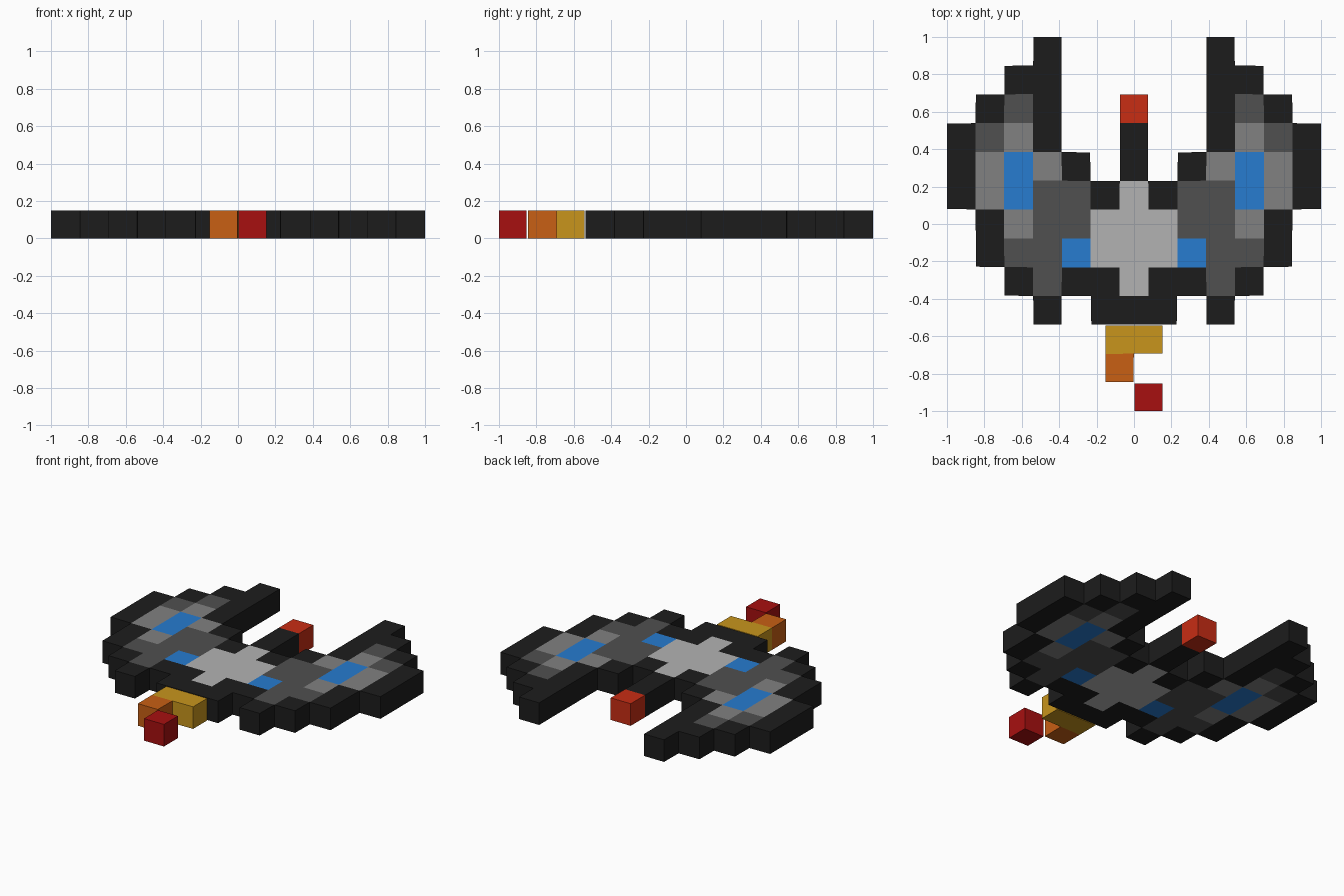
import bpy, bmesh

if "Cube" in bpy.data.objects:
    bpy.data.objects.remove(bpy.data.objects["Cube"])

PITCH, SIZE = 0.1543, 0.148      # block spacing and block edge length

# Right half of the hull seen from above; first letter is the centre column.
# k black, d dark grey, m mid grey, l light grey, b blue, r red
HULL = ["...k...",
        "...kk..",
        "r..kdk.",
        "k..kmdk",
        "k.kmbmk",
        "lkddbmk",
        "llddmk.",
        "llbddk.",
        "lkkdk..",
        "kk.k..."]

PARTS = {"k": ("black_rim", (0.012, 0.012, 0.012)),
         "d": ("dark_wing_panels", (0.08, 0.08, 0.08)),
         "m": ("mid_wing_panels", (0.22, 0.22, 0.22)),
         "l": ("light_centre_panel", (0.45, 0.45, 0.45)),
         "b": ("blue_windows", (0.02, 0.2, 0.63)),
         "r": ("red_nose_tip", (0.58, 0.026, 0.007)),
         "y": ("yellow_flame", (0.58, 0.3, 0.012)),
         "o": ("orange_flame", (0.58, 0.115, 0.007)),
         "e": ("red_spark", (0.39, 0.005, 0.005))}


def build_group(cells):
    """Build welded blocks from {(column, row): letter}, one object per colour."""
    # Shared corners sit at the average of the touching block corners
    corners = {}
    for (i, j) in cells:
        for dx in (-0.5, 0.5):
            for dy in (-0.5, 0.5):
                corners.setdefault((i + dx, j + dy), []).append(
                    (i * PITCH + dx * SIZE, j * PITCH + dy * SIZE))
    welded = {k: (sum(p[0] for p in v) / len(v), sum(p[1] for p in v) / len(v))
              for k, v in corners.items()}

    for letter in sorted(set(cells.values())):
        name, colour = PARTS[letter]
        bm = bmesh.new()
        verts = {}

        def vert(key, z):
            if (key, z) not in verts:
                verts[key, z] = bm.verts.new((*welded[key], z))
            return verts[key, z]

        for (i, j), c in cells.items():
            if c != letter:
                continue
            ring = [(i - .5, j - .5), (i + .5, j - .5), (i + .5, j + .5), (i - .5, j + .5)]
            bm.faces.new([vert(k, SIZE) for k in ring])
            bm.faces.new([vert(k, 0.0) for k in reversed(ring)])
            # Side walls only where no neighbouring block touches
            for n, (dx, dy) in enumerate([(0, -1), (1, 0), (0, 1), (-1, 0)]):
                if (i + dx, j + dy) not in cells:
                    a, b = ring[n], ring[(n + 1) % 4]
                    bm.faces.new([vert(a, 0.0), vert(b, 0.0), vert(b, SIZE), vert(a, SIZE)])

        mesh = bpy.data.meshes.new(name)
        bm.to_mesh(mesh)
        bm.free()
        mat = bpy.data.materials.new(name)
        mat.diffuse_color = (*colour, 1)
        mat.use_nodes = True
        mat.node_tree.nodes["Principled BSDF"].inputs["Base Color"].default_value = mat.diffuse_color
        mesh.materials.append(mat)
        bpy.context.collection.objects.link(bpy.data.objects.new(name, mesh))


# Hull, mirrored across the centre column
hull = {}
for row, line in enumerate(HULL):
    for col, letter in enumerate(line):
        if letter != ".":
            hull[col, 6 - row] = hull[-col, 6 - row] = letter
build_group(hull)

# Exhaust flame, offset by half a block, and the loose spark behind it
build_group({(-0.5, -4): "y", (0.5, -4): "y", (-0.5, -5): "o"})
build_group({(0.5, -6): "e"})
